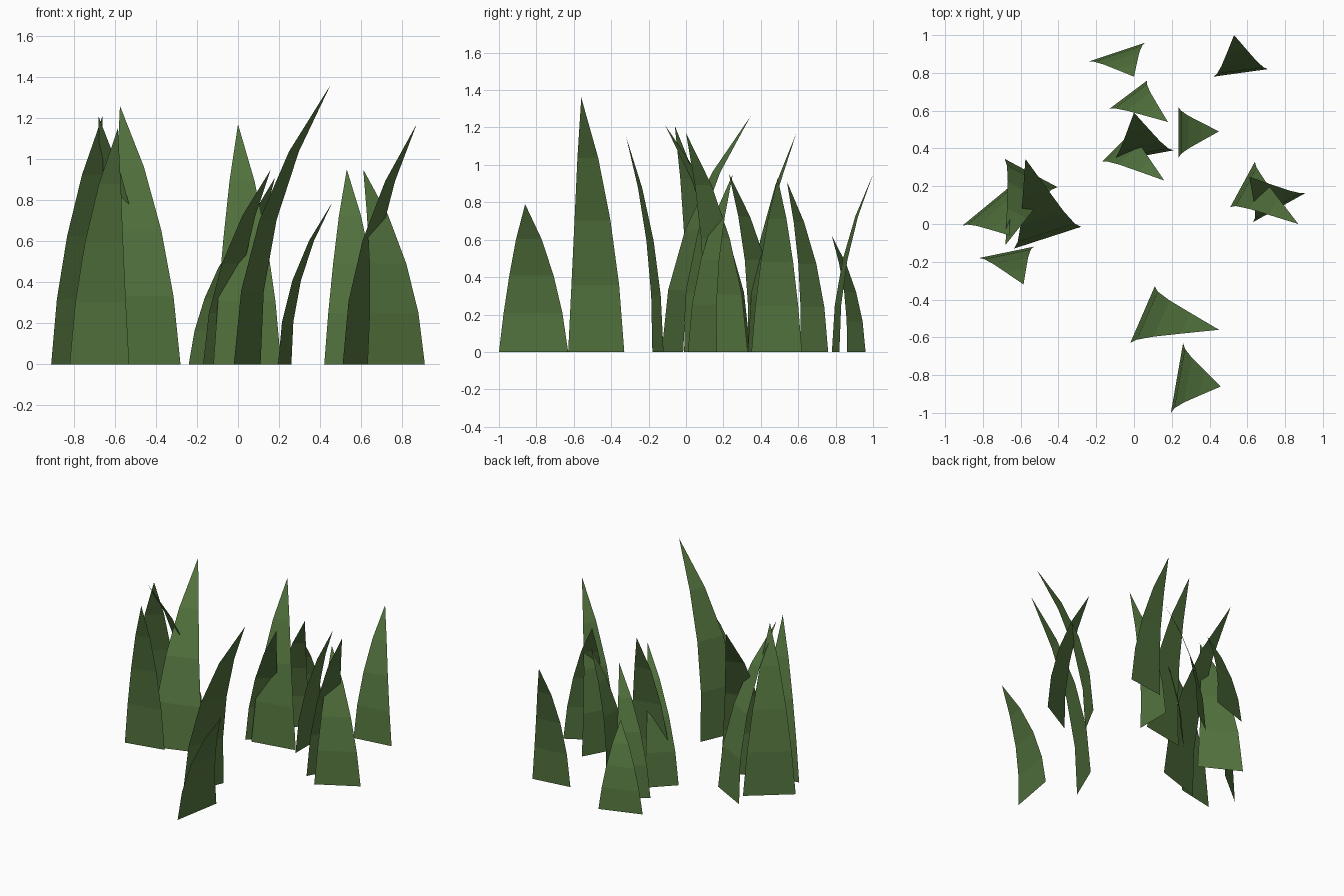
import bpy
from mathutils import Vector

default_cube = bpy.data.objects.get("Cube")
if default_cube:
    bpy.data.objects.remove(default_cube, do_unlink=True)


def make_material(name, colour):
    material = bpy.data.materials.new(name)
    material.use_nodes = True
    material.diffuse_color = colour
    shader = material.node_tree.nodes["Principled BSDF"]
    shader.inputs["Base Color"].default_value = colour
    shader.inputs["Roughness"].default_value = 0.9
    return material


grass_green = make_material("grass green", (0.09, 0.18, 0.05, 1))

# Width of a blade at each level, as a share of its base width
TAPER = (1, 0.85, 0.64, 0.37)


def make_blade(name, corner_a, corner_b, tip):
    """Flat tapering strip that bends from its base edge out to the tip."""
    a, b, tip = Vector((*corner_a, 0)), Vector((*corner_b, 0)), Vector(tip)
    middle = (a + b) / 2
    lean = tip - middle
    lean.z = 0
    # Keep the face normals on the upper side of the bend
    if (b - a).cross(Vector((0, 0, 1))).dot(lean) > 0:
        a, b = b, a
    half = (b - a) / 2
    levels = len(TAPER)
    verts, faces = [], []
    for i, width in enumerate(TAPER):
        t = i / levels
        centre = middle + lean * t * t
        centre.z = tip.z * t * (1.07 - 0.07 * t)
        verts += [centre - half * width, centre + half * width]
    verts.append(tip)
    for i in range(levels - 1):
        k = 2 * i
        faces.append((k, k + 1, k + 3, k + 2))
    last = len(verts) - 1
    faces.append((last - 2, last - 1, last))

    mesh = bpy.data.meshes.new(name)
    mesh.from_pydata(verts, [], faces)
    mesh.materials.append(grass_green)
    mesh.update()
    blade = bpy.data.objects.new(name, mesh)
    bpy.context.collection.objects.link(blade)
    return blade


# Each clump lists its blades: two base corners and the tip
CLUMPS = {
    "back": [
        ((-0.24, 0.86), (0.06, 0.96), (0, 0.78, 0.62)),
        ((0.42, 0.78), (0.71, 0.82), (0.53, 1, 0.95)),
    ],
    "middle": [
        ((-0.13, 0.61), (0.07, 0.76), (0.18, 0.54, 0.91)),
        ((-0.12, 0.33), (0.21, 0.39), (0, 0.59, 1.17)),
        ((-0.17, 0.33), (0, 0.5), (0.16, 0.23, 0.95)),
        ((0.235, 0.62), (0.235, 0.35), (0.45, 0.49, 0.93)),
    ],
    "front": [
        ((0.11, -0.33), (-0.02, -0.63), (0.45, -0.56, 1.36)),
        ((0.26, -0.63), (0.195, -1), (0.46, -0.86, 0.79)),
    ],
    "left": [
        ((0.51, 0.09), (0.64, 0.33), (0.87, 0, 1.17)),
        ((0.63, 0.01), (0.91, 0.165), (0.61, 0.25, 0.95)),
    ],
    "right": [
        ((-0.82, -0.18), (-0.53, -0.12), (-0.585, -0.32, 1.15)),
        ((-0.635, -0.13), (-0.28, -0.015), (-0.575, 0.345, 1.26)),
        ((-0.685, 0.345), (-0.405, 0.195), (-0.68, -0.11, 1.21)),
        ((-0.91, -0.01), (-0.63, 0.22), (-0.66, -0.06, 1.21)),
    ],
}

for clump, blades in CLUMPS.items():
    for number, (corner_a, corner_b, tip) in enumerate(blades, 1):
        make_blade(f"{clump}_grass_blade_{number}", corner_a, corner_b, tip)
